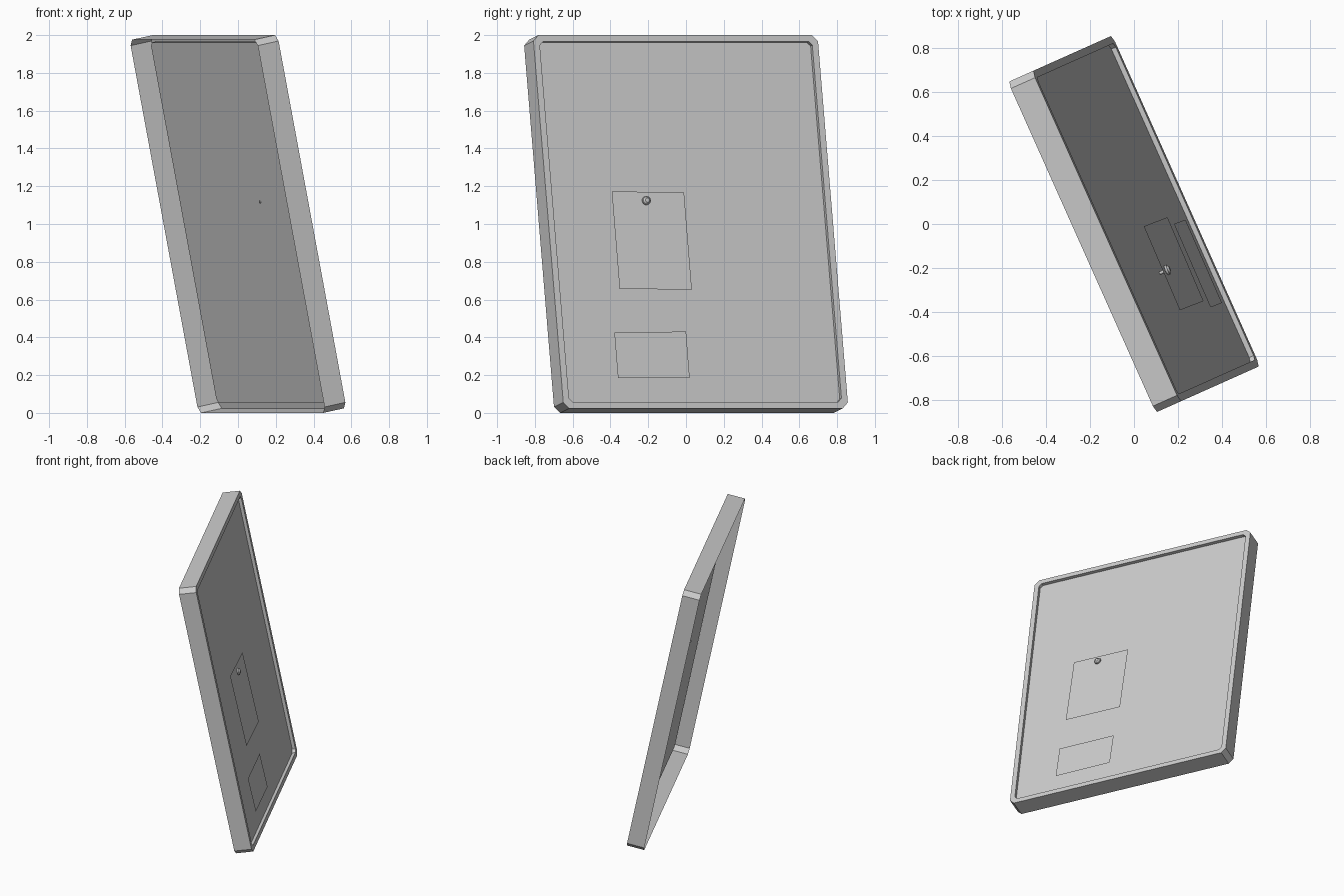
import bpy, bmesh
from mathutils import Matrix, Vector

if "Cube" in bpy.data.objects:
    bpy.data.objects.remove(bpy.data.objects["Cube"])

# Local frame of the leaning board: U along width, V up the face, N out of the face
U = Vector((-0.408, 0.913, 0)).normalized()
V = Vector((-0.181, -0.081, 0.980))
V = (V - U * V.dot(U)).normalized()
N = U.cross(V)
LEAN = Matrix((U, V, N)).transposed().to_4x4()
LEAN.translation = (0, 0, 1)

HALF_W, HALF_H = 0.825, 1.008
BACK, FRONT, PANEL = -0.0615, 0.0615, 0.039
LIP = 0.035


def finish(name, bm):
    mesh = bpy.data.meshes.new(name)
    bm.to_mesh(mesh)
    bm.free()
    ob = bpy.data.objects.new(name, mesh)
    bpy.context.collection.objects.link(ob)
    ob.matrix_world = LEAN
    return ob


def clipped_rect(w, h, c, n):
    """Rectangle with cut corners, counter-clockwise, at height n."""
    return [(w, c - h, n), (w, h - c, n), (w - c, h, n), (c - w, h, n),
            (-w, h - c, n), (-w, c - h, n), (c - w, -h, n), (w - c, -h, n)]


# Frame and board: one open-backed shell, walls -> front lip -> recessed panel
bm = bmesh.new()
w, h = HALF_W - LIP, HALF_H - LIP
profiles = [clipped_rect(HALF_W, HALF_H, 0.032, BACK),
            clipped_rect(HALF_W, HALF_H, 0.032, FRONT),
            clipped_rect(w, h, 0.02, FRONT),
            clipped_rect(w, h, 0.02, PANEL)]
loops = [[bm.verts.new(p) for p in loop] for loop in profiles]
for a, b in zip(loops, loops[1:]):
    for i in range(8):
        j = (i + 1) % 8
        bm.faces.new((a[i], a[j], b[j], b[i]))
bm.faces.new(loops[-1])
finish("framed_board", bm)


# Loose paper sheets, tipped slightly away from the board at the bottom
def sheet(name, corners):
    bm = bmesh.new()
    bm.faces.new([bm.verts.new(c) for c in corners])
    finish(name, bm)


sheet("large_sheet", [(-0.450, -0.365, 0.075), (-0.034, -0.371, 0.080),
                      (-0.028, 0.157, 0.069), (-0.444, 0.163, 0.064)])
sheet("small_sheet", [(-0.492, -0.843, 0.053), (-0.078, -0.843, 0.056),
                      (-0.074, -0.592, 0.050), (-0.489, -0.592, 0.047)])

# Push pin: point, shaft and flat head, turned around the N axis
bm = bmesh.new()
for r1, r2, n1, n2 in [(0.007, 0.008, 0.034, 0.072),
                       (0.024, 0.024, 0.072, 0.082),
                       (0.020, 0.012, 0.082, 0.090)]:
    bmesh.ops.create_cone(bm, cap_ends=True, segments=12, radius1=r1, radius2=r2,
                          depth=n2 - n1,
                          matrix=Matrix.Translation((-0.253, 0.111, (n1 + n2) / 2)))
finish("push_pin", bm)
